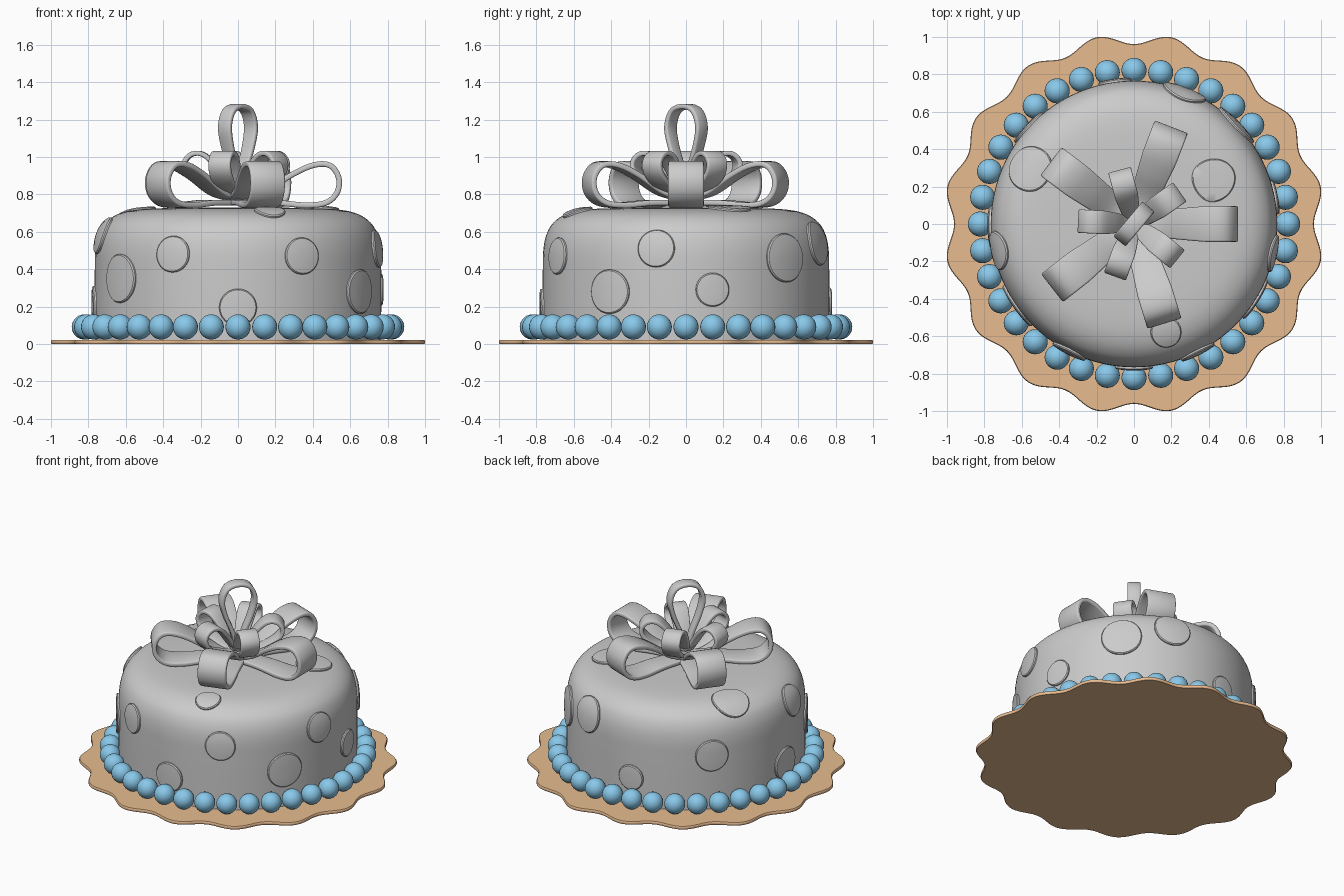
import bpy, bmesh
from math import sin, cos, pi, radians, hypot
from mathutils import Matrix

if "Cube" in bpy.data.objects:
    bpy.data.objects.remove(bpy.data.objects["Cube"])


def material(name, rgb):
    m = bpy.data.materials.new(name)
    m.diffuse_color = (*rgb, 1)
    m.use_nodes = True
    m.node_tree.nodes["Principled BSDF"].inputs["Base Color"].default_value = m.diffuse_color
    return m


def finish(name, bm, mat=None, angle=40):
    bmesh.ops.recalc_face_normals(bm, faces=bm.faces)
    me = bpy.data.meshes.new(name)
    bm.to_mesh(me)
    bm.free()
    ob = bpy.data.objects.new(name, me)
    bpy.context.collection.objects.link(ob)
    if mat:
        me.materials.append(mat)
    bpy.ops.object.select_all(action='DESELECT')
    ob.select_set(True)
    bpy.context.view_layer.objects.active = ob
    bpy.ops.object.shade_smooth_by_angle(angle=radians(angle))
    return ob


def spline(pts, n):
    """Catmull-Rom curve through 2D points, n samples per span."""
    p = [pts[0]] + pts + [pts[-1]]
    out = []
    for i in range(1, len(p) - 2):
        for k in range(n):
            t = k / n
            out.append(tuple(0.5 * (2 * b + (c - a) * t + (2 * a - 5 * b + 4 * c - d) * t * t
                                    + (3 * b - a - 3 * c + d) * t ** 3)
                             for a, b, c, d in zip(p[i - 1], p[i], p[i + 1], p[i + 2])))
    return out + [pts[-1]]


def bridge(bm, rings):
    for a, b in zip(rings, rings[1:]):
        for i in range(len(a)):
            j = (i + 1) % len(a)
            bm.faces.new((a[i], a[j], b[j], b[i]))


# Scalloped board
bm = bmesh.new()
rings = []
for z, inset in ((0, 0.004), (0.005, 0), (0.017, 0), (0.022, 0.004)):
    ring = []
    for i in range(320):
        t = 2 * pi * i / 320
        r = 0.99 - 0.028 * cos(16 * t) - inset
        ring.append(bm.verts.new((r * cos(t), r * sin(t), z)))
    rings.append(ring)
bridge(bm, rings)
bm.faces.new(rings[0])
bm.faces.new(rings[-1])
finish("board", bm, material("board_tan", (0.8, 0.5, 0.28)))

# Cake body, lathed from a rounded profile
profile = spline([(0.765, 0.02), (0.766, 0.2), (0.766, 0.38), (0.763, 0.5), (0.746, 0.585),
                  (0.708, 0.65), (0.635, 0.697), (0.52, 0.72), (0.3, 0.728), (0.01, 0.73)], 6)
bm = bmesh.new()
rings = [[bm.verts.new((r * cos(2 * pi * i / 96), r * sin(2 * pi * i / 96), z)) for i in range(96)]
         for r, z in profile]
bridge(bm, rings)
bm.faces.new(rings[0])
bm.faces.new(rings[-1])
finish("cake", bm)

# Border of beads
bm = bmesh.new()
for i in range(36):
    t = 2 * pi * i / 36
    bmesh.ops.create_uvsphere(bm, u_segments=24, v_segments=14, radius=0.067,
                              matrix=Matrix.Translation((0.822 * cos(t), 0.822 * sin(t), 0.091)))
finish("bead_border", bm, material("bead_blue", (0.25, 0.58, 0.82)))

# Arc length along the profile, so that dots can be laid on the icing
lengths = [0]
for a, b in zip(profile, profile[1:]):
    lengths.append(lengths[-1] + hypot(b[0] - a[0], b[1] - a[1]))


def on_icing(s, az, arc, h):
    s = min(max(s, 0), lengths[-1] - 1e-4)
    k = max(i for i, v in enumerate(lengths[:-1]) if v <= s)
    f = (s - lengths[k]) / (lengths[k + 1] - lengths[k])
    (r0, z0), (r1, z1) = profile[k], profile[k + 1]
    d = lengths[k + 1] - lengths[k]
    r, z = r0 + (r1 - r0) * f, z0 + (z1 - z0) * f
    a = az + arc / r
    r, z = r + h * (z1 - z0) / d, z - h * (r1 - r0) / d
    return r * cos(a), r * sin(a), z


def add_dot(bm, s, az, radius):
    rings = []
    for k, h in ((1, -0.01), (1, 0.009), (1 - 0.006 / radius, 0.015), (0.6, 0.017), (0.2, 0.017)):
        rings.append([bm.verts.new(on_icing(s + k * radius * sin(t), az, k * radius * cos(t), h))
                      for t in (2 * pi * i / 40 for i in range(40))])
    bridge(bm, rings)
    bm.faces.new(rings[-1])


# Polka dots: (azimuth, height, radius) on the side, (azimuth, distance, radius) on the top
side_dots = [(-12, .51, .1), (-63.5, .47, .098), (-117, .48, .097), (-90, .195, .1), (-145, .35, .13),
             (-32, .28, .118), (44, .46, .13), (69, .54, .12), (10.6, .29, .09), (191, .585, .105),
             (137.5, .4, .108), (97.7, .216, .087), (181, .2, .11)]
top_dots = [(-73.5, .605, .082), (29, .49, .115), (152, .635, .122)]
bm = bmesh.new()
for az, z, radius in side_dots:
    k = min(range(len(profile)), key=lambda i: abs(profile[i][1] - z))
    add_dot(bm, lengths[k] + (z - profile[k][1]), radians(az), radius)
for az, r, radius in top_dots:
    k = min(range(len(profile)), key=lambda i: abs(profile[i][0] - r))
    add_dot(bm, lengths[k] - (r - profile[k][0]), radians(az), radius)
finish("polka_dots", bm)


# Bow loops: a strip along a path, thickened and rounded
def ribbon(name, path, width, az, taper=0.65, thick=0.03):
    bm = bmesh.new()
    pts = spline(path, 6)
    reach = max(hypot(x, z - path[0][1]) for x, z in pts)
    rows = []
    for x, z in pts:
        w = width / 2 * (taper + (1 - taper) * min(1, 1.3 * hypot(x, z - path[0][1]) / reach))
        rows.append([bm.verts.new((x, w * f, z)) for f in (-1, 0, 1)])
    for a, b in zip(rows, rows[1:]):
        for i in range(2):
            bm.faces.new((a[i], a[i + 1], b[i + 1], b[i]))
    ob = finish(name, bm)
    ob.rotation_euler.z = radians(az)
    sol = ob.modifiers.new("thickness", 'SOLIDIFY')
    sol.thickness, sol.offset = thick, 0
    bev = ob.modifiers.new("round", 'BEVEL')
    bev.width, bev.segments, bev.limit_method, bev.angle_limit = 0.009, 2, 'ANGLE', radians(50)
    return ob


large = [(0.0, 0.755), (0.2, 0.755), (0.36, 0.742), (0.47, 0.755), (0.53, 0.81), (0.538, 0.89),
         (0.49, 0.955), (0.4, 0.955), (0.28, 0.9), (0.14, 0.81), (0.0, 0.775)]
small = [(0.0, 0.785), (0.1, 0.81), (0.2, 0.85), (0.27, 0.91), (0.285, 0.97), (0.245, 1.015),
         (0.18, 1.01), (0.11, 0.94), (0.05, 0.85), (0.0, 0.8)]
upright = [(0.0, 0.78), (0.035, 0.92), (0.085, 1.05), (0.108, 1.16), (0.075, 1.245), (0.0, 1.27),
           (-0.075, 1.245), (-0.108, 1.16), (-0.085, 1.05), (-0.035, 0.92), (0.0, 0.78)]
for i, az in enumerate((0, 69, 143, 218, 287)):
    ribbon(f"large_bow_loop_{i + 1}", large, 0.19, az)
for i, az in enumerate((35, 105, 177, 250, 321)):
    ribbon(f"small_bow_loop_{i + 1}", small, 0.125, az, 0.6, 0.026)
ribbon("upright_bow_loop", upright, 0.085, 50, 0.7, 0.027)
